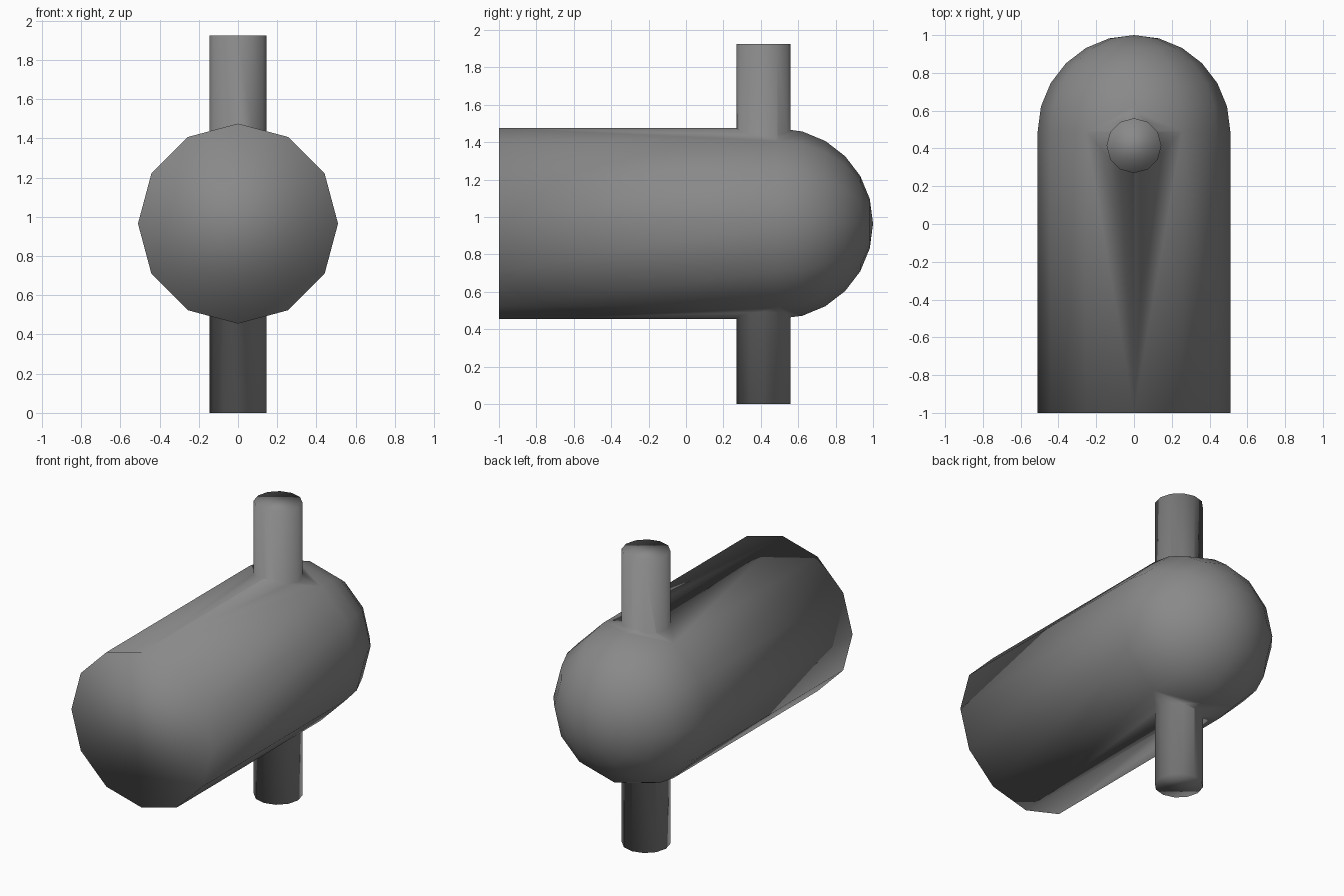
import bpy, bmesh, math
from mathutils import Matrix

if "Cube" in bpy.data.objects:
    bpy.data.objects.remove(bpy.data.objects["Cube"])

R, CZ, SIDES = 0.51, 0.965, 12      # barrel radius, axis height, facets
Y0, Y1 = -1.0, 0.49                 # flat end, start of the dome
PIN_R, PIN_Y, PIN_TOP = 0.145, 0.415, 1.925

grey = bpy.data.materials.new("grey")
grey.diffuse_color = (0.25, 0.25, 0.25, 1)
grey.use_nodes = True
grey.node_tree.nodes["Principled BSDF"].inputs["Base Color"].default_value = grey.diffuse_color


def make_object(name, bm):
    bmesh.ops.recalc_face_normals(bm, faces=bm.faces)
    mesh = bpy.data.meshes.new(name)
    bm.to_mesh(mesh)
    bm.free()
    mesh.materials.append(grey)
    mesh.shade_smooth()
    obj = bpy.data.objects.new(name, mesh)
    bpy.context.collection.objects.link(obj)
    return obj


# Barrel: faceted tube with a flat front end and a domed back end
bm = bmesh.new()
profile = [(R, Y0)] + [(R * math.cos(math.radians(15 * i)),
                        Y1 + R * math.sin(math.radians(15 * i))) for i in range(6)]
rings = []
for r, y in profile:
    rings.append([bm.verts.new((r * math.cos(2 * math.pi * k / SIDES), y,
                                CZ + r * math.sin(2 * math.pi * k / SIDES)))
                  for k in range(SIDES)])
for a, b in zip(rings, rings[1:]):
    for k in range(SIDES):
        n = (k + 1) % SIDES
        bm.faces.new((a[k], a[n], b[n], b[k]))
tip = bm.verts.new((0, Y1 + R, CZ))
for k in range(SIDES):
    bm.faces.new((rings[-1][k], rings[-1][(k + 1) % SIDES], tip))
bm.faces.new(rings[0])
barrel = make_object("barrel_with_pin", bm)

# Pin: upright rod passing through the barrel
bm = bmesh.new()
bmesh.ops.create_cone(bm, cap_ends=True, segments=SIDES, radius1=PIN_R, radius2=PIN_R,
                      depth=PIN_TOP, matrix=Matrix.Translation((0, PIN_Y, PIN_TOP / 2)))
pin = make_object("pin_cutter", bm)
pin.hide_render = True

# Fuse the two into one smooth-shaded skin
mod = barrel.modifiers.new("fuse", 'BOOLEAN')
mod.operation = 'UNION'
mod.solver = 'EXACT'
mod.object = pin
bpy.context.view_layer.objects.active = barrel
barrel.select_set(True)
bpy.ops.object.modifier_apply(modifier="fuse")
barrel.data.shade_smooth()
bpy.data.objects.remove(pin)
